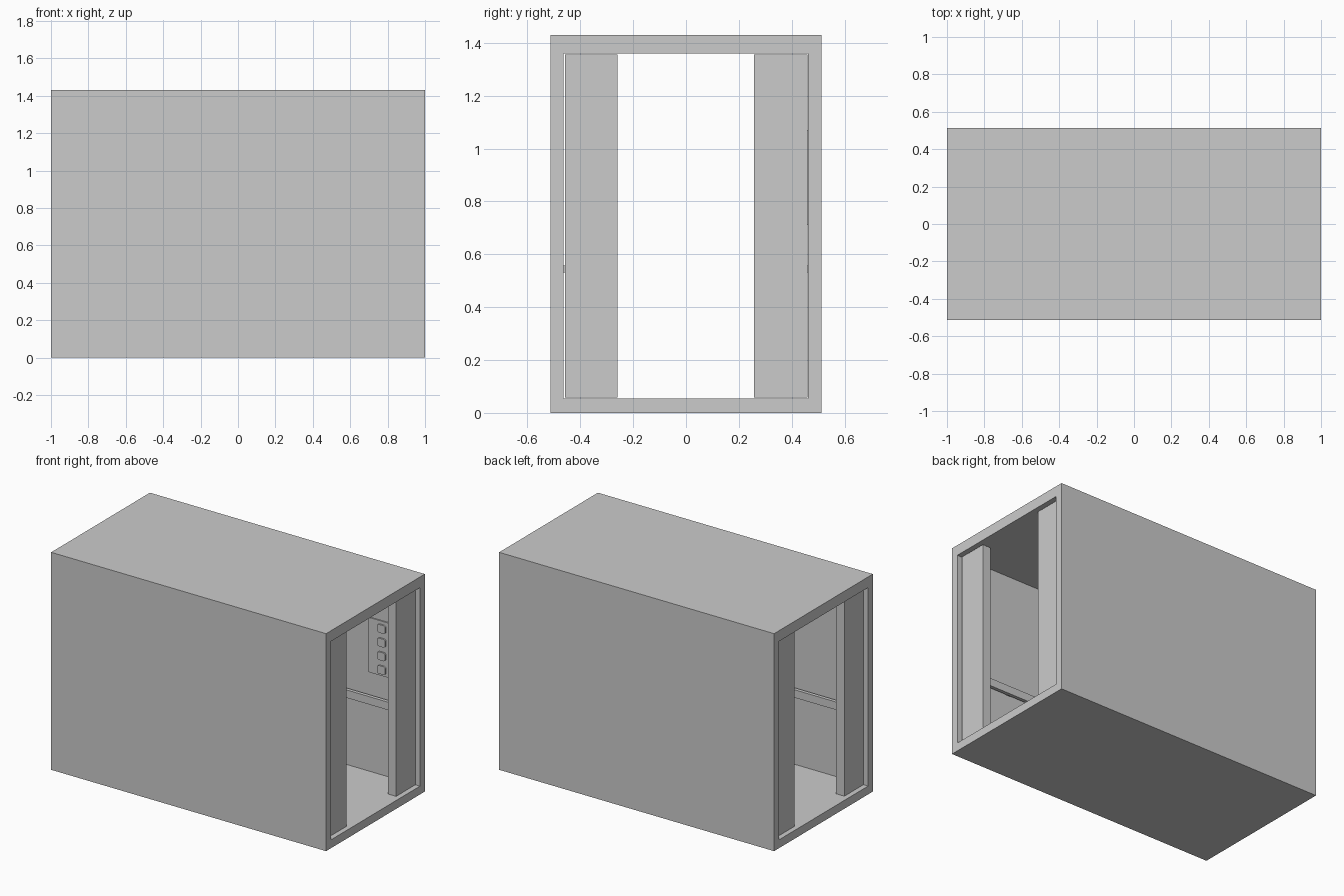
import bpy, bmesh

if "Cube" in bpy.data.objects:
    bpy.data.objects.remove(bpy.data.objects["Cube"])


def box(name, x, y, z, round_y=0.0):
    """Box from (min, max) ranges; round_y rounds the corners running along y."""
    bm = bmesh.new()
    bmesh.ops.create_cube(bm, size=1)
    for v in bm.verts:
        v.co = [r[0] + (c + 0.5) * (r[1] - r[0]) for c, r in zip(v.co, (x, y, z))]
    if round_y:
        edges = [e for e in bm.edges
                 if abs(e.verts[0].co.y - e.verts[1].co.y) > 1e-5]
        bmesh.ops.bevel(bm, geom=edges, offset=round_y, segments=5,
                        profile=0.5, affect='EDGES')
    me = bpy.data.meshes.new(name)
    bm.to_mesh(me)
    bm.free()
    ob = bpy.data.objects.new(name, me)
    bpy.context.collection.objects.link(ob)
    return ob


# Cabin shell: floor slab, and one arch profile of walls and roof run along x
box("floor", (-1, 1), (-0.513, 0.513), (0, 0.055))
arch = [(-0.513, 0.055), (-0.464, 0.055), (-0.464, 1.36), (0.462, 1.36),
        (0.462, 0.055), (0.513, 0.055), (0.513, 1.43), (-0.513, 1.43)]
bm = bmesh.new()
face = bm.faces.new([bm.verts.new((-1, y, z)) for y, z in arch])
ext = bmesh.ops.extrude_face_region(bm, geom=[face], use_keep_orig=True)
bmesh.ops.translate(bm, vec=(2, 0, 0),
                    verts=[g for g in ext["geom"] if isinstance(g, bmesh.types.BMVert)])
bmesh.ops.recalc_face_normals(bm, faces=bm.faces)
me = bpy.data.meshes.new("walls_and_roof")
bm.to_mesh(me)
bm.free()
bpy.context.collection.objects.link(bpy.data.objects.new("walls_and_roof", me))

# Half-open sliding doors at both ends
for end, x in (("right", (0.91, 0.97)), ("left", (-0.97, -0.91))):
    box(end + "_door_front", x, (-0.457, -0.26), (0.058, 1.355))
    box(end + "_door_back", x, (0.257, 0.459), (0.058, 1.355))

# Handrails held off each wall by brackets
for side, wall, s in (("front", -0.464, 1), ("back", 0.462, -1)):
    def span(a, b):
        return tuple(sorted((wall + s * a, wall + s * b)))
    box(side + "_handrail", (-0.85, 0.85), span(0.021, 0.044), (0.518, 0.57))
    for x in (-0.6, 0, 0.6):
        box(side + "_rail_bracket", (x - 0.015, x + 0.015), span(0, 0.022), (0.531, 0.557))

# Control panel with a column of rounded buttons
box("control_panel", (0.63, 0.83), (0.454, 0.463), (0.71, 1.07))
for i in range(4):
    z = 0.752 + i * 0.09
    box("button", (0.70, 0.76), (0.444, 0.455), (z - 0.027, z + 0.027), 0.015)
